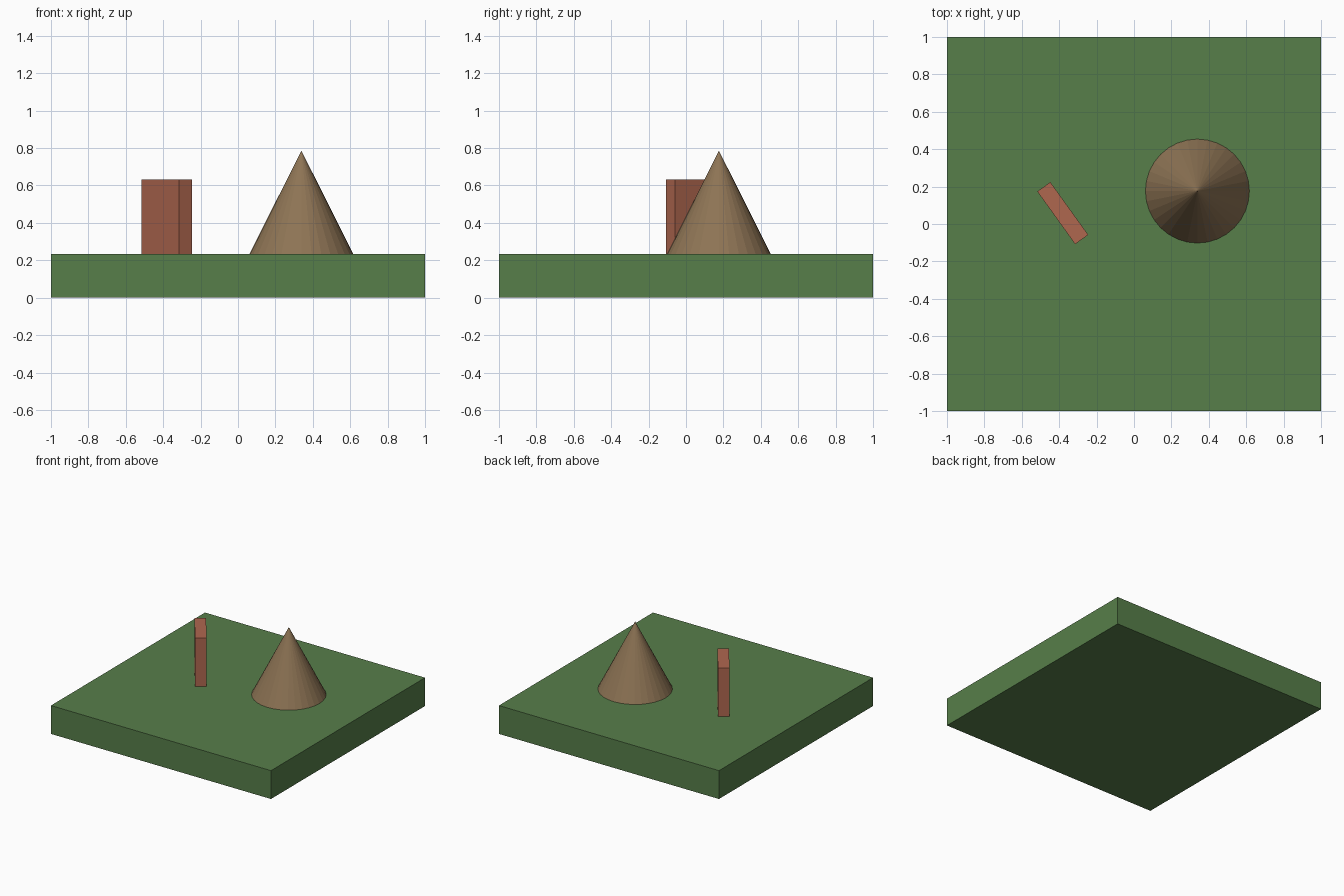
import bpy
import math

if "Cube" in bpy.data.objects:
    bpy.data.objects.remove(bpy.data.objects["Cube"])


def material(name, rgb):
    m = bpy.data.materials.new(name)
    m.diffuse_color = (*rgb, 1.0)
    m.use_nodes = True
    m.node_tree.nodes["Principled BSDF"].inputs["Base Color"].default_value = m.diffuse_color
    return m


def finish(name, mat):
    ob = bpy.context.object
    ob.name = name
    ob.data.materials.append(mat)
    return ob


def box(name, size, base, mat, angle=0.0):
    """Box standing on the point base, turned about z."""
    x, y, z = base
    bpy.ops.mesh.primitive_cube_add(size=1, location=(x, y, z + size[2] / 2),
                                    rotation=(0, 0, math.radians(angle)))
    bpy.context.object.scale = size
    return finish(name, mat)


green = material("grass green", (0.095, 0.21, 0.068))
brick = material("brick red", (0.43, 0.135, 0.078))
brown = material("earth brown", (0.27, 0.175, 0.09))

TOP = 0.233  # height of the slab

# Ground slab
box("ground_slab", (2, 2, TOP), (0, 0, 0), green)

# Thin upright slab, turned on the ground
box("upright_slab", (0.347, 0.086, 0.398), (-0.381, 0.058, TOP), brick, -54.3)

# Cone
CONE_H = 0.553
bpy.ops.mesh.primitive_cone_add(vertices=32, radius1=0.278, radius2=0, depth=CONE_H,
                                location=(0.339, 0.176, TOP + CONE_H / 2))
finish("cone_hill", brown)
